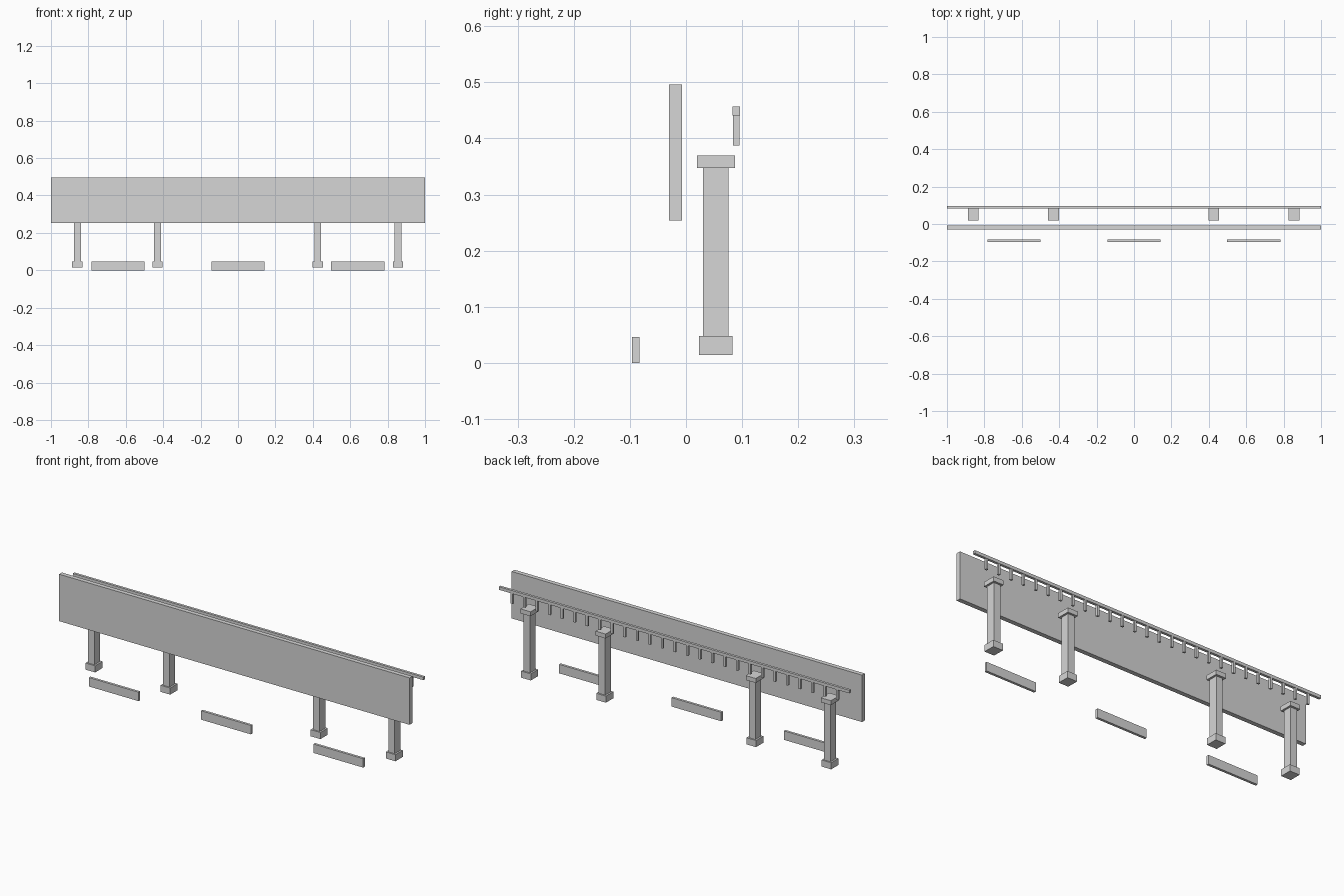
import bpy
import bmesh
from mathutils import Matrix, Vector

cube = bpy.data.objects.get("Cube")
if cube:
    bpy.data.objects.remove(cube, do_unlink=True)

# One plain light grey for the whole structure
grey = bpy.data.materials.new("light_grey")
grey.use_nodes = True
colour = (0.67, 0.67, 0.67, 1)
grey.diffuse_color = colour
grey.node_tree.nodes["Principled BSDF"].inputs["Base Color"].default_value = colour


def add_box(bm, centre, size):
    matrix = Matrix.Translation(Vector(centre)) @ Matrix.Diagonal((*size, 1))
    bmesh.ops.create_cube(bm, size=1, matrix=matrix)


def make_part(name, boxes):
    """Each box is (x centre, x width, (y min, y max), (z min, z max))."""
    bm = bmesh.new()
    for x, width, (y0, y1), (z0, z1) in boxes:
        add_box(bm, (x, (y0 + y1) / 2, (z0 + z1) / 2), (width, y1 - y0, z1 - z0))
    mesh = bpy.data.meshes.new(name)
    bm.to_mesh(mesh)
    bm.free()
    mesh.materials.append(grey)
    obj = bpy.data.objects.new(name, mesh)
    bpy.context.collection.objects.link(obj)
    return obj


# Long front wall panel
make_part("wall_panel", [(0, 2, (-0.03, -0.007), (0.254, 0.496))])

# Columns: base block, shaft and cap
BAY = 6 / 14
for i, bay in enumerate((-2, -1, 1, 2), 1):
    x = bay * BAY - 0.002
    make_part(f"column_{i}", [
        (x, 0.055, (0.023, 0.083), (0.014, 0.048)),
        (x, 0.037, (0.030, 0.076), (0.048, 0.347)),
        (x, 0.057, (0.020, 0.087), (0.347, 0.370)),
    ])

# Handrail with evenly spaced balusters behind the panel
make_part("handrail", [(0, 2, (0.083, 0.096), (0.441, 0.457))])
make_part("balusters", [
    (i / 14, 0.012, (0.084, 0.095), (0.387, 0.441)) for i in range(-13, 14)
])

# Low kerb slabs along the front
for i, side in enumerate((-1, 0, 1), 1):
    make_part(f"kerb_{i}", [(side * 0.641 - 0.001, 0.284, (-0.096, -0.083), (0, 0.046))])
